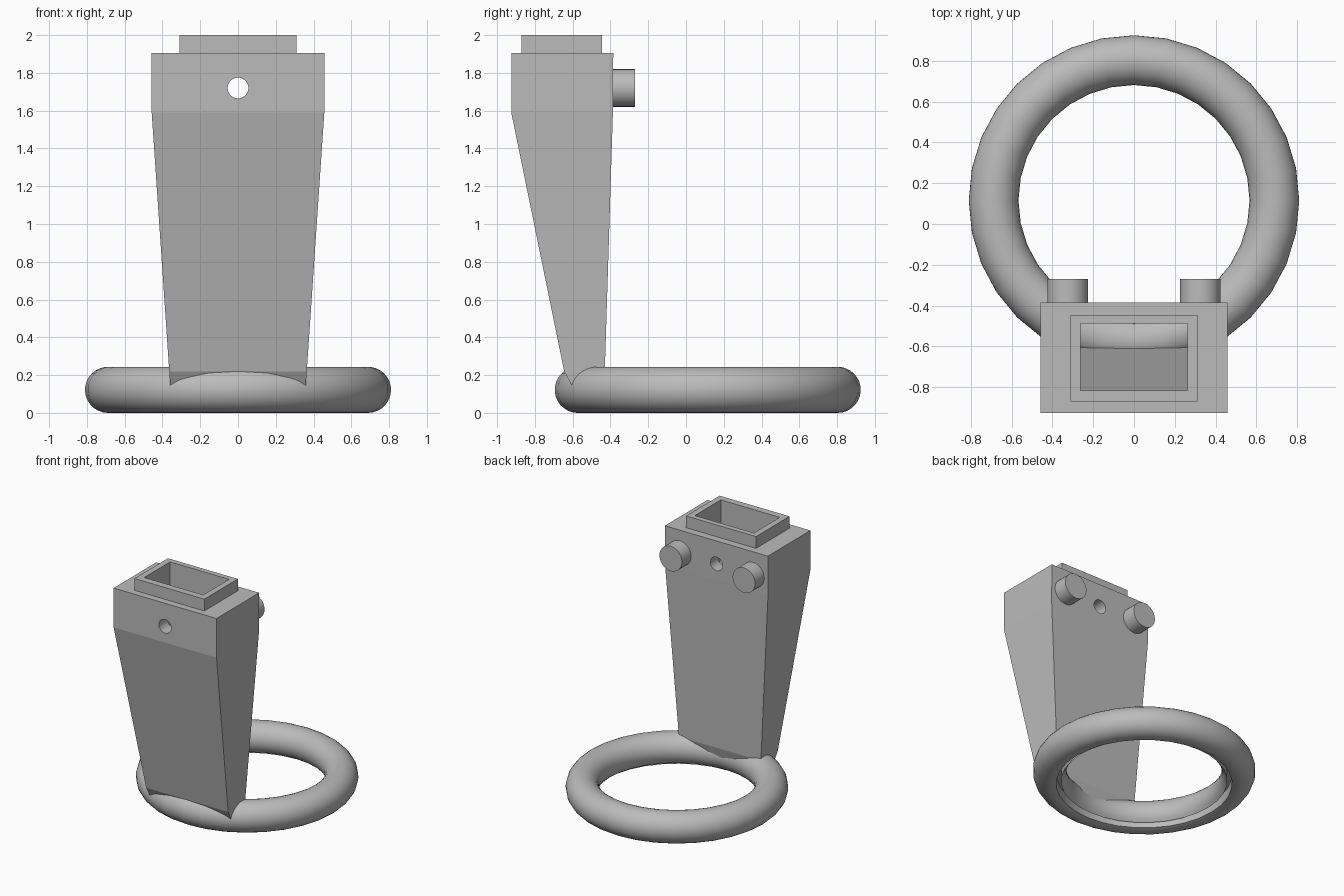
import bpy, bmesh
from math import pi, cos, sin, acos
from mathutils import Matrix, Vector

if "Cube" in bpy.data.objects:
    bpy.data.objects.remove(bpy.data.objects["Cube"])

grey = bpy.data.materials.new("plain grey")
grey.use_nodes = True
grey.diffuse_color = (0.5, 0.5, 0.5, 1)
grey.node_tree.nodes["Principled BSDF"].inputs["Base Color"].default_value = (0.5, 0.5, 0.5, 1)


def finish(bm, name, smooth=False):
    bmesh.ops.recalc_face_normals(bm, faces=bm.faces)
    mesh = bpy.data.meshes.new(name)
    bm.to_mesh(mesh)
    bm.free()
    mesh.materials.append(grey)
    ob = bpy.data.objects.new(name, mesh)
    bpy.context.collection.objects.link(ob)
    if smooth:
        bpy.ops.object.select_all(action="DESELECT")
        ob.select_set(True)
        bpy.context.view_layer.objects.active = ob
        bpy.ops.object.shade_smooth_by_angle(angle=pi / 6)
    return ob


def loft(name, sections):
    """Rectangular sections (z, half width, front y, back y), capped at both ends."""
    bm = bmesh.new()
    rings = [[bm.verts.new(p) for p in ((-w, f, z), (w, f, z), (w, b, z), (-w, b, z))]
             for z, w, f, b in sections]
    for low, high in zip(rings, rings[1:]):
        for i in range(4):
            j = (i + 1) % 4
            bm.faces.new((low[i], low[j], high[j], high[i]))
    bm.faces.new(rings[0])
    bm.faces.new(rings[-1])
    return finish(bm, name)


def rod(name, x, y0, y1, z, radius):
    """Cylinder lying along y."""
    bm = bmesh.new()
    place = Matrix.Translation((x, (y0 + y1) / 2, z)) @ Matrix.Rotation(pi / 2, 4, "X")
    bmesh.ops.create_cone(bm, cap_ends=True, segments=32, radius1=radius,
                          radius2=radius, depth=y1 - y0, matrix=place)
    return finish(bm, name, smooth=True)


# Tapered hollow body: up the outside, over the collar, down the cavity
body = loft("hollow_body", [
    (0.12, 0.357, -0.59, -0.458),
    (0.22, 0.364, -0.645, -0.43),
    (1.59, 0.457, -0.925, -0.387),
    (1.905, 0.457, -0.925, -0.385),
    (1.905, 0.31, -0.87, -0.445),
    (2.0, 0.31, -0.87, -0.445),
    (2.0, 0.262, -0.815, -0.487),
    (1.59, 0.262, -0.815, -0.487),
    (0.21, 0.262, -0.605, -0.487),
])

# Screw hole through front and back walls
cutter = rod("hole_cutter", 0, -1.1, -0.2, 1.72, 0.055)
cutter.hide_render = True
cutter.hide_viewport = True
cut = body.modifiers.new("screw hole", "BOOLEAN")
cut.operation = "DIFFERENCE"
cut.solver = "EXACT"
cut.object = cutter

# Round pegs on the back
for side, x in (("left", 0.325), ("right", -0.325)):
    rod(side + "_peg", x, -0.395, -0.27, 1.72, 0.1)

# Ring with a narrow groove underneath
major, minor, centre_y = 0.688, 0.122, 0.115
outer, inner, groove_top = 0.64, 0.605, 0.09
start = -acos((outer - major) / minor)
end = 2 * pi - acos((inner - major) / minor)
steps = 28
profile = [(major + minor * cos(a), minor + minor * sin(a))
           for a in (start + (end - start) * i / steps for i in range(steps + 1))]
profile += [(inner, groove_top), (outer, groove_top)]
bm = bmesh.new()
verts = [bm.verts.new((r, centre_y, z)) for r, z in profile]
edges = [bm.edges.new((v, verts[(i + 1) % len(verts)])) for i, v in enumerate(verts)]
bmesh.ops.spin(bm, geom=verts + edges, cent=Vector((0, centre_y, 0)), axis=(0, 0, 1),
               angle=2 * pi, steps=32, use_merge=True)
bmesh.ops.remove_doubles(bm, verts=bm.verts, dist=0.0001)
finish(bm, "grooved_ring", smooth=True)
